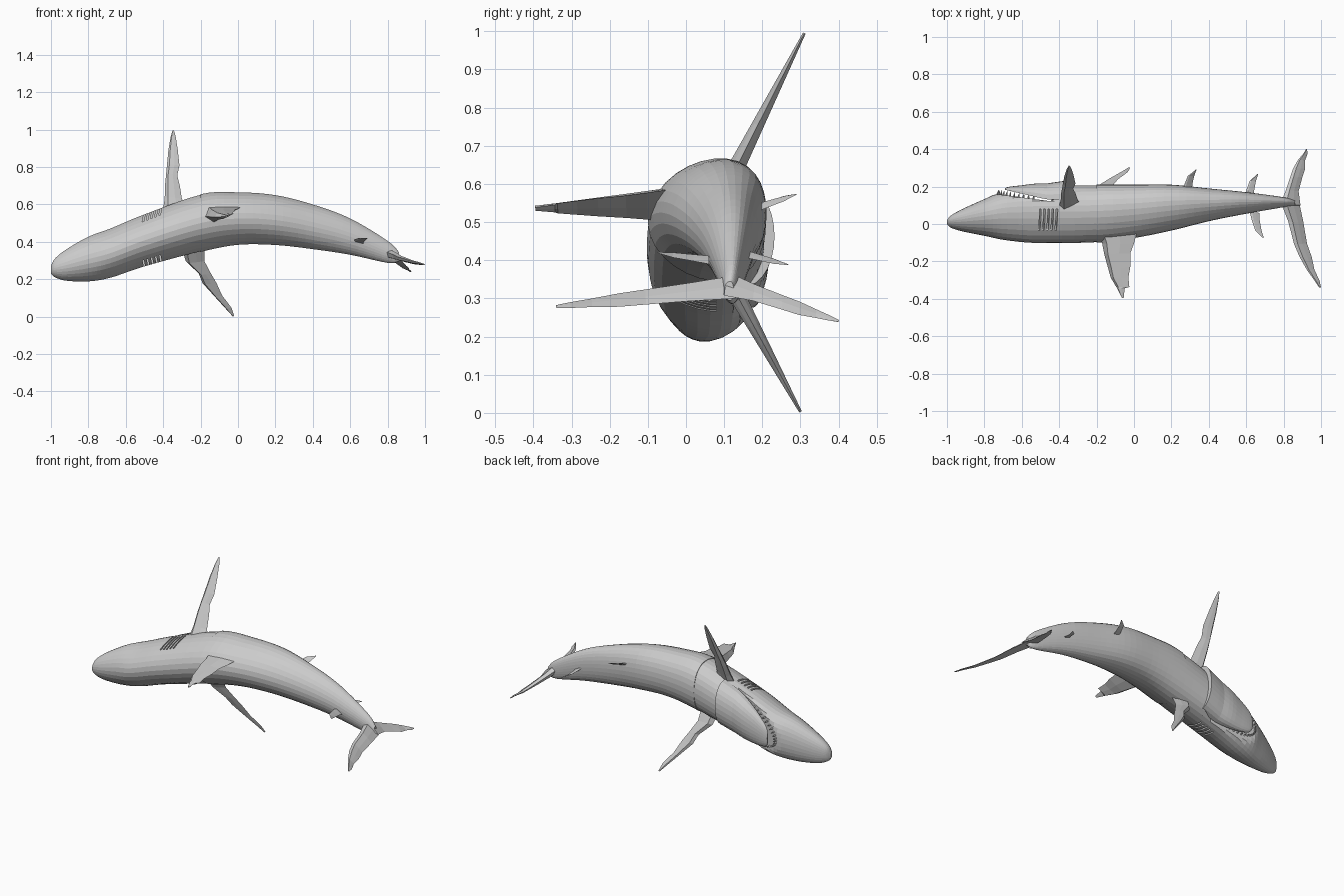
import bpy, math
from mathutils import Vector

if "Cube" in bpy.data.objects:
    bpy.data.objects.remove(bpy.data.objects["Cube"])

grey = bpy.data.materials.new("pale_grey_skin")
grey.use_nodes = True
skin_colour = (0.6, 0.6, 0.6, 1)
grey.diffuse_color = skin_colour
grey.node_tree.nodes["Principled BSDF"].inputs["Base Color"].default_value = skin_colour


def make_object(name, verts, faces):
    mesh = bpy.data.meshes.new(name)
    mesh.from_pydata(verts, [], faces)
    mesh.materials.append(grey)
    obj = bpy.data.objects.new(name, mesh)
    bpy.context.scene.collection.objects.link(obj)
    bpy.context.view_layer.objects.active = obj
    obj.select_set(True)
    bpy.ops.object.mode_set(mode="EDIT")
    bpy.ops.mesh.select_all(action="SELECT")
    bpy.ops.mesh.normals_make_consistent(inside=False)
    bpy.ops.object.mode_set(mode="OBJECT")
    obj.select_set(False)
    return obj


def loft(name, rings):
    """Skin a list of equal closed rings and cap both ends."""
    count = len(rings[0])
    verts = [p for ring in rings for p in ring]
    faces = [list(range(count)), list(range(len(verts) - count, len(verts)))]
    for r in range(len(rings) - 1):
        for i in range(count):
            j = (i + 1) % count
            a, b = r * count, (r + 1) * count
            faces.append((a + i, a + j, b + j, b + i))
    return make_object(name, verts, faces)


def spline(rows, t):
    """Catmull-Rom sample through table rows."""
    k = min(int(t), len(rows) - 2)
    f = t - k
    last = len(rows) - 1
    picks = [rows[max(0, min(last, k + d))] for d in (-1, 0, 1, 2)]
    return [b + f * (c - a + f * (2 * a - 5 * b + 4 * c - d + f * (3 * (b - c) + d - a))) / 2
            for a, b, c, d in zip(*picks)]


def lerp(a, b, f):
    return a + (b - a) * f


# Body stations: x, upper z, lower z, back y, belly y
stations = [
    (-1, .27, .23, 0, .02),
    (-.98, .31, .21, -.02, .045),
    (-.92, .36, .19, -.04, .08),
    (-.8, .43, .185, -.065, .135),
    (-.68, .475, .205, -.09, .185),
    (-.5, .55, .265, -.105, .205),
    (-.2, .655, .345, -.1, .21),
    (0, .665, .383, -.075, .21),
    (.2, .65, .382, -.035, .21),
    (.4, .6, .36, .015, .19),
    (.6, .525, .33, .055, .17),
    (.8, .405, .287, .09, .143),
    (.86, .345, .295, .1, .125),
]
SIDES = 30
STEPS = 5
SEAM = 6


def mouth_line(x):
    return lerp(.158, .125, (x + .72) / .25)


def body_ring(t, shrink=1, mouth=False):
    x, top, low, back, belly = spline(stations, t)
    cy, cz = (back + belly) / 2, (top + low) / 2
    ry, rz = shrink * (belly - back) / 2, shrink * (top - low) / 2
    ring = []
    for i in range(SIDES):
        a = math.tau * i / SIDES
        y = cy + ry * (math.cos(a) + .2 * math.sin(a) ** 2)
        if mouth and -.76 < x < -.42:
            y = min(y, mouth_line(x))
        ring.append((x, y, cz + rz * math.sin(a)))
    return ring


head = loft("head", [body_ring(i / STEPS, .98, True) for i in range(SEAM * STEPS + 2)])
loft("rear_body", [body_ring(i / STEPS) for i in range(SEAM * STEPS, (len(stations) - 1) * STEPS + 1)])

# Lower jaw, a shallow shell hung under the mouth
jaw_rows = [(-.69, .03, .008), (-.67, .065, .02), (-.6, .1, .045), (-.5, .125, .078), (-.36, .135, .1)]
jaw_rings = []
for i in range(4 * STEPS - 3):
    x, width, depth = spline(jaw_rows, i / 4)
    mid = .337 + (x + .7) * .37
    rim = lerp(.183, .132, min(1, (x + .69) / .22))
    arc = [math.pi * k / 14 for k in range(15)]
    jaw_rings.append([(x, rim + depth * math.sin(a) ** .8 if 0 < a < 3.1 else rim,
                       mid + width * math.cos(a)) for a in arc])
loft("lower_jaw", jaw_rings)

# Teeth around the mouth arch
verts, faces = [], []
for i in range(23):
    a = math.pi * (i / 22 - .5)
    x = -.54 - .19 * math.cos(a)
    z = .337 + (x + .7) * .37 + .1 * math.sin(a)
    y = mouth_line(x) - .006
    n = len(verts)
    for k in range(4):
        b = math.tau * k / 4
        verts.append((x + .008 * math.cos(b), y, z + .008 * math.sin(b)))
    verts.append((x + .006, y + .03, z))
    faces += [(n + k, n + (k + 1) % 4, n + 4) for k in range(4)] + [(n, n + 1, n + 2, n + 3)]
make_object("teeth", verts, faces)

# Gill slits, five on each flank, cut into the head
verts, faces = [], []
box = [(0, 1, 3, 2), (4, 5, 7, 6), (0, 1, 5, 4), (2, 3, 7, 6), (0, 2, 6, 4), (1, 3, 7, 5)]
for i in range(5):
    x = -.5 + .022 * i
    for surface, side in ((.548, 1), (.268, -1)):
        z = surface + .36 * (x + .5)
        n = len(verts)
        verts += [(x + dx + .2 * dz, y, z + side * dz)
                  for dx in (-.004, .004) for y in (-.035, .08) for dz in (-.045, .06)]
        faces += [[n + v for v in f] for f in box]
cutter = make_object("gill_cutter", verts, faces)
cutter.hide_render = True
cut = head.modifiers.new("gills", "BOOLEAN")
cut.operation = "DIFFERENCE"
cut.solver = "EXACT"
cut.object = cutter
bpy.context.view_layer.objects.active = head
bpy.ops.object.modifier_apply(modifier=cut.name)
bpy.data.objects.remove(cutter)


def fin(name, base, tip, thick, slope, rows):
    """Lens-section blade; base and tip are (y, z), rows are (span, lead x, trail x)."""
    span = Vector((0, tip[0] - base[0], tip[1] - base[1]))
    rings = []
    for s, lead, trail in rows:
        def at(f):
            dx = (f - .5) * (trail - lead)
            return Vector((lerp(lead, trail, f), lerp(base[0], tip[0], s),
                           lerp(base[1], tip[1], s) + slope * dx))
        normal = (at(1) - at(0)).cross(span).normalized() * thick * (1 - .85 * s) / 2
        rings.append([at(0), at(.2) + normal, at(.6) + normal * .6, at(1),
                      at(.6) - normal * .6, at(.2) - normal])
    loft(name, rings)


fin("left_pectoral_fin", (.1, .58), (.31, .995), .05, 0,
    [(0, -.4, -.27), (.12, -.392, -.3), (.3, -.39, -.312), (.42, -.385, -.325),
     (.55, -.38, -.313), (.75, -.372, -.322), (.92, -.36, -.333), (1, -.35, -.342)])
fin("right_pectoral_fin", (.1, .37), (.3, .003), .05, 0,
    [(0, -.3, -.18), (.2, -.28, -.18), (.38, -.21, -.145), (.52, -.19, -.115),
     (.7, -.13, -.085), (.88, -.07, -.035), (1, -.03, -.02)])
fin("dorsal_fin", (-.03, .56), (-.395, .537), .09, .25,
    [(0, -.2, .02), (.2, -.17, 0), (.35, -.16, -.02), (.55, -.14, -.02),
     (.7, -.125, -.03), (.84, -.095, -.025), (.86, -.09, -.05), (1, -.065, -.055)])
fin("tail_upper_lobe", (.1, .335), (.4, .24), .045, -.5,
    [(0, .78, .89), (.25, .81, .88), (.5, .835, .9), (.65, .85, .915),
     (.8, .875, .915), (.92, .905, .928), (1, .92, .925)])
fin("tail_lower_lobe", (.13, .325), (-.34, .278), .045, -.5,
    [(0, .78, .88), (.25, .825, .905), (.5, .855, .925), (.65, .885, .95),
     (.8, .925, .965), (.92, .965, .992), (1, .99, 1)])

# Small rear fins
leaf = [(0, -.05, 0), (.3, -.04, .002), (.7, -.022, .012), (1, .02, .024)]
for name, x, base, tip in (("pelvic_fin", .31, (.18, .535), (.29, .573)),
                           ("anal_fin", .64, (.14, .42), (.268, .388)),
                           ("second_dorsal_fin", .67, (.06, .4), (-.075, .42))):
    fin(name, base, tip, .012, -.4, [(s, x + lead, x + trail) for s, lead, trail in leaf])
